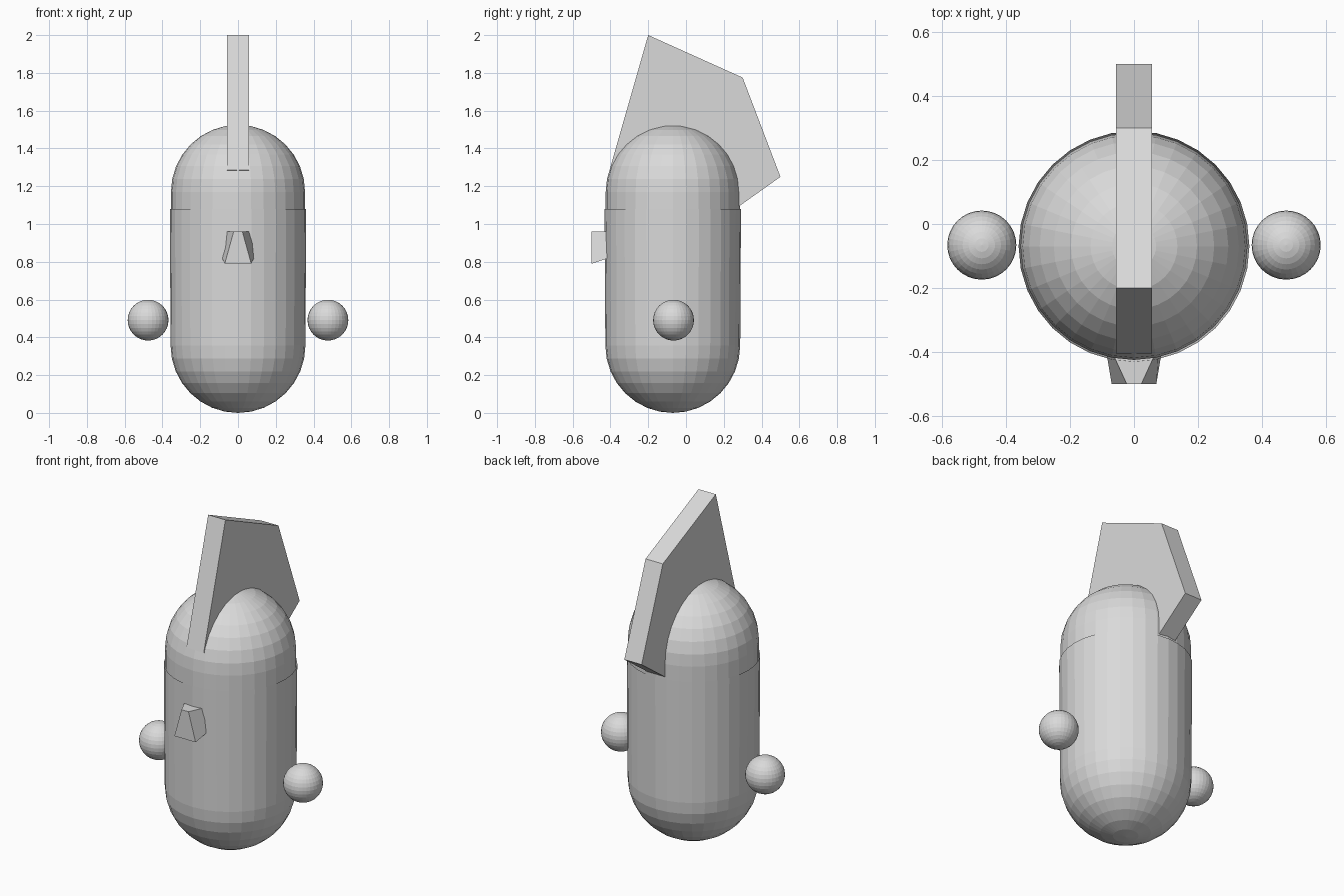
import bpy, bmesh, math

if "Cube" in bpy.data.objects:
    bpy.data.objects.remove(bpy.data.objects["Cube"])

grey = bpy.data.materials.new("light_grey")
grey.diffuse_color = (0.7, 0.7, 0.7, 1)
grey.use_nodes = True
grey.node_tree.nodes["Principled BSDF"].inputs["Base Color"].default_value = grey.diffuse_color
CY = -0.07      # body axis in y
SEG = 32


def finish(name, bm):
    """Turn a bmesh into a flat-shaded grey object."""
    bmesh.ops.recalc_face_normals(bm, faces=bm.faces)
    mesh = bpy.data.meshes.new(name)
    bm.to_mesh(mesh)
    bm.free()
    mesh.materials.append(grey)
    ob = bpy.data.objects.new(name, mesh)
    bpy.context.collection.objects.link(ob)
    return ob


def lathe(name, profile):
    """Spin (radius, z) points around the body axis."""
    bm = bmesh.new()
    vs = [bm.verts.new((r, 0, z)) for r, z in profile]
    edges = [bm.edges.new(p) for p in zip(vs, vs[1:])]
    bmesh.ops.spin(bm, geom=vs + edges, cent=(0, 0, 0), axis=(0, 0, 1),
                   angle=math.tau, steps=SEG)
    bmesh.ops.remove_doubles(bm, verts=bm.verts, dist=1e-5)
    bmesh.ops.translate(bm, verts=bm.verts, vec=(0, CY, 0))
    return finish(name, bm)


def bowl(r, z, up):
    """Quarter-circle from pole to equator, or equator to pole."""
    pts = [(r * math.sin(a), z + up * r * math.cos(a))
           for a in (math.pi / 16 * i for i in range(9))]
    return pts[::-1] if up > 0 else pts


# Capsule body
lathe("body", bowl(0.355, 0.365, -1) + bowl(0.355, 1.17, 1))

# Thin sleeve around the lower body, open at its rim
lathe("sleeve", bowl(0.357, 0.357, -1) + [(0.361, 1.08)])

# Crest: side profile (y, z) given a thickness in x
profile = [(-0.2, 2.0), (0.3, 1.775), (0.5, 1.25), (0.2, 1.036), (-0.405, 1.285)]
bm = bmesh.new()
face = bm.faces.new([bm.verts.new((-0.057, y, z)) for y, z in profile])
ext = bmesh.ops.extrude_face_region(bm, geom=[face], use_keep_orig=True)
bmesh.ops.translate(bm, vec=(0.114, 0, 0),
                    verts=[v for v in ext["geom"] if isinstance(v, bmesh.types.BMVert)])
finish("crest", bm)

# Nose: tapered wedge, each end as (y, top half width, top z, bottom half width, bottom z)
bm = bmesh.new()
ends = []
for y, tw, tz, bw, bz in [(-0.5, 0.023, 0.96, 0.07, 0.79), (-0.38, 0.078, 0.96, 0.09, 0.83)]:
    ends.append([bm.verts.new((x, y, z))
                 for x, z in ((-bw, bz), (bw, bz), (tw, tz), (-tw, tz))])
for ring in ends:
    bm.faces.new(ring)
for i in range(4):
    j = (i + 1) % 4
    bm.faces.new((ends[0][i], ends[0][j], ends[1][j], ends[1][i]))
finish("nose", bm)

# Ball hands
for side, name in ((-1, "left_hand"), (1, "right_hand")):
    bm = bmesh.new()
    bmesh.ops.create_uvsphere(bm, u_segments=SEG, v_segments=16, radius=0.108)
    finish(name, bm).location = (side * 0.476, -0.066, 0.491)
